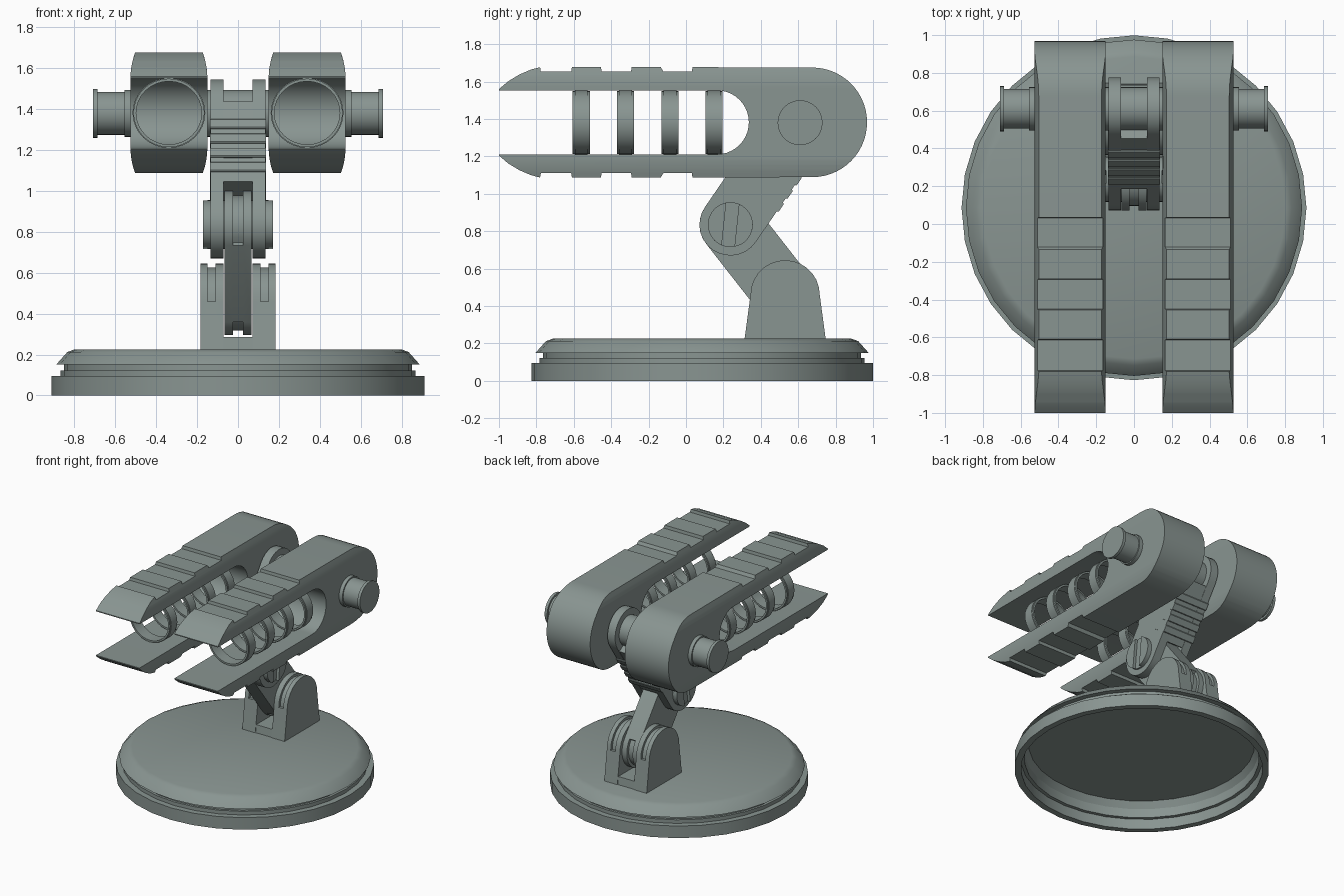
import bpy, bmesh
from math import sin, cos, pi, atan2, radians
from mathutils import Matrix, Vector

if "Cube" in bpy.data.objects:
    bpy.data.objects.remove(bpy.data.objects["Cube"])

metal = bpy.data.materials.new("dark_metal")
metal.diffuse_color = (0.25, 0.30, 0.285, 1)
metal.use_nodes = True
metal.node_tree.nodes["Principled BSDF"].inputs["Base Color"].default_value = metal.diffuse_color


def finish(name, bm):
    me = bpy.data.meshes.new(name)
    bm.to_mesh(me)
    bm.free()
    me.materials.append(metal)
    ob = bpy.data.objects.new(name, me)
    bpy.context.collection.objects.link(ob)
    return ob


def clean(bm):
    bmesh.ops.remove_doubles(bm, verts=bm.verts, dist=1e-5)
    bmesh.ops.recalc_face_normals(bm, faces=bm.faces)


def loft(sections):
    """Closed solid through matching (x, outline) sections, outline in (y, z)."""
    bm = bmesh.new()
    rows = [[bm.verts.new((x, y, z)) for y, z in pts] for x, pts in sections]
    bm.faces.new(rows[0])
    bm.faces.new(rows[-1][::-1])
    n = len(rows[0])
    for a, b in zip(rows, rows[1:]):
        for i in range(n):
            j = (i + 1) % n
            bm.faces.new((a[i], a[j], b[j], b[i]))
    clean(bm)
    return bm


def solids(name, parts):
    """One object from several lofted solids."""
    out = bmesh.new()
    for sections in parts:
        bm = loft(sections)
        me = bpy.data.meshes.new("part")
        bm.to_mesh(me)
        bm.free()
        out.from_mesh(me)
        bpy.data.meshes.remove(me)
    return finish(name, out)


def bar(pts, x0, x1):
    return [(x0, pts), (x1, pts)]


def lathe(name, prof, n, mat, closed=True):
    """Revolve an (r, h) profile around local z, then place it with mat."""
    bm = bmesh.new()
    rows = [[bm.verts.new((r * cos(2 * pi * k / n), r * sin(2 * pi * k / n), h))
             for k in range(n)] for r, h in prof]
    m = len(prof)
    for i in range(m if closed else m - 1):
        for k in range(n):
            j, l = (i + 1) % m, (k + 1) % n
            bm.faces.new((rows[i][k], rows[i][l], rows[j][l], rows[j][k]))
    bm.transform(mat)
    clean(bm)
    return finish(name, bm)


def arc(c, r, a0, a1, n=14):
    return [(c[0] + r * cos(a0 + (a1 - a0) * i / n),
             c[1] + r * sin(a0 + (a1 - a0) * i / n)) for i in range(n + 1)]


def stepped_arc(c, r, rin, a):
    """Half circle of radius rin with corners at r, so grooves can be lofted."""
    full = arc(c, r, a, a + pi)
    return [full[0]] + arc(c, rin, a, a + pi) + [full[-1]]


def capsule(p, q, r, rin):
    a = atan2(q[1] - p[1], q[0] - p[0])
    return stepped_arc(q, r, rin, a - pi / 2) + stepped_arc(p, r, rin, a + pi / 2)


LOW, ELBOW, HEAD = (0.53, 0.46), (0.237, 0.835), (0.61, 1.38)

# Hollow round base
base = [(0, 0.225), (0.80, 0.225), (0.835, 0.212), (0.89, 0.15), (0.85, 0.15),
        (0.85, 0.122), (0.868, 0.122), (0.868, 0.094), (0.913, 0.094), (0.913, 0),
        (0.866, 0), (0.866, 0.08), (0.84, 0.08), (0.84, 0.15), (0.81, 0.2), (0, 0.2)]
lathe("base", base, 32, Matrix.Translation((0, 0.086, 0)), closed=False)


# Base bracket: two cheeks with grooved round tops and a floor between
def cheek(rin):
    return [(0.31, 0.2), (0.75, 0.2)] + stepped_arc(LOW, 0.185, rin, 0)


parts = [bar([(0.315, 0.2), (0.745, 0.2), (0.735, 0.285), (0.325, 0.285)], -0.075, 0.075)]
full, cut = cheek(0.185), cheek(0.165)
for s in (-1, 1):
    parts.append([(s * 0.07, full), (s * 0.11, full), (s * 0.11, cut),
                  (s * 0.15, cut), (s * 0.15, full), (s * 0.183, full)])
solids("base_bracket", parts)

# Lower arm with grooved ends
full, cut = capsule(LOW, ELBOW, 0.165, 0.165), capsule(LOW, ELBOW, 0.165, 0.142)
solids("lower_arm", [[(-0.066, full), (-0.025, full), (-0.025, cut),
                      (0.025, cut), (0.025, full), (0.066, full)]])

# Upper arm: forked at the elbow, solid and ribbed toward the head
d = (Vector(HEAD) - Vector(ELBOW)).normalized()
nrm = Vector((-d.y, d.x))


def slab(u0, u1, w, c=0):
    e = Vector(ELBOW)
    pts = ((u0, -w + c), (u0 + c, -w), (u1 - c, -w), (u1, -w + c),
           (u1, w - c), (u1 - c, w), (u0 + c, w), (u0, w - c))
    return [tuple(e + d * u + nrm * v) for u, v in pts]


outline = capsule(ELBOW, HEAD, 0.165, 0.165)
parts = [bar(slab(0.145, 0.62, 0.163, 0.001), -0.075, 0.075)]
for s in (-1, 1):
    parts.append(bar(outline, s * 0.07, s * 0.135))
for i in range(4):
    u = 0.2 + 0.085 * i
    parts.append(bar(slab(u, u + 0.055, 0.174, 0.005), -0.137, 0.137))
solids("upper_arm", parts)

# Elbow pin with slotted ends
tilt, half = radians(-6), 0.29
parts = [bar(arc(ELBOW, 0.12, 0, 2 * pi, 32)[:-1], -0.148, 0.148)]
for s in (-1, 1):
    for a in (tilt, tilt + pi):
        parts.append(bar(arc(ELBOW, 0.12, a - pi / 2 + half, a + pi / 2 - half, 16),
                         s * 0.148, s * 0.17))
solids("elbow_pin", parts)

# Axle through both housings, with flanged ends
ends = [(0.71, 0), (0.71, 0.12), (0.688, 0.12), (0.688, 0.105),
        (0.555, 0.105), (0.555, 0.115), (0.52, 0.115), (0.0, 0.115)]
prof = [(r, x) for x, r in ends] + [(r, -x) for x, r in ends[-2::-1]]
lathe("axle", prof, 32, Matrix.Translation((0, HEAD[0], HEAD[1])) @ Matrix.Rotation(pi / 2, 4, 'Y'),
      closed=False)

# Twin housings: forked side outline with notched rails, sides tapering up and down
ZC, T, N, I = 1.382, 0.295, 0.272, 0.171
upper = [(-1.0, 0.178), (-0.95, 0.22), (-0.89, 0.256), (-0.83, 0.282), (-0.78, T)]
for y0, y1 in ((-0.78, -0.61), (-0.455, -0.29), (-0.125, 0.035)):
    upper += [(y0 + 0.004, N), (y1 - 0.004, N), (y1, T)]
    if y1 < 0:
        upper.append((y1 + 0.155, T))
upper += arc((0.675, 0), 0.293, pi / 2, 0, 14)
inner = arc((0.165, 0), I, 0, pi / 2, 10) + [(-1.0, I)]
outline = upper + [(y, -z) for y, z in upper[-2::-1]]
outline += [(y, -z) for y, z in inner[::-1]] + inner[1:]
for s, side in ((-1, "left"), (1, "right")):
    cx = s * 0.338
    bm = loft(bar(outline, -0.188, 0.188))
    for z in (0.195, 0.225, 0.25):
        for k in (-1, 1):
            bmesh.ops.bisect_plane(bm, geom=bm.verts[:] + bm.edges[:] + bm.faces[:],
                                   plane_co=(0, 0, k * z), plane_no=(0, 0, 1))
    for v in bm.verts:
        e = max(0, abs(v.co.z) - 0.17) / 0.125
        v.co.x *= 1 - 0.12 * e * e
    bm.transform(Matrix.Translation((cx, 0, ZC)))
    clean(bm)
    finish(side + "_housing", bm)

    # Barrel rings held between the rails
    ring = [(0.16, -0.046), (0.174, -0.046), (0.174, -0.034), (0.178, -0.034),
            (0.178, 0.034), (0.174, 0.034), (0.174, 0.046), (0.16, 0.046)]
    for i, y in enumerate((-0.56, -0.323, -0.085, 0.15)):
        lathe(f"{side}_ring_{i + 1}", ring, 32,
              Matrix.Translation((cx, y, ZC)) @ Matrix.Diagonal((1, 1, 0.965, 1))
              @ Matrix.Rotation(pi / 2, 4, 'X'))

# Smooth curved surfaces, keep hard edges
for ob in bpy.context.collection.objects:
    ob.select_set(True)
    bpy.context.view_layer.objects.active = ob
bpy.ops.object.shade_smooth_by_angle(angle=radians(30))
